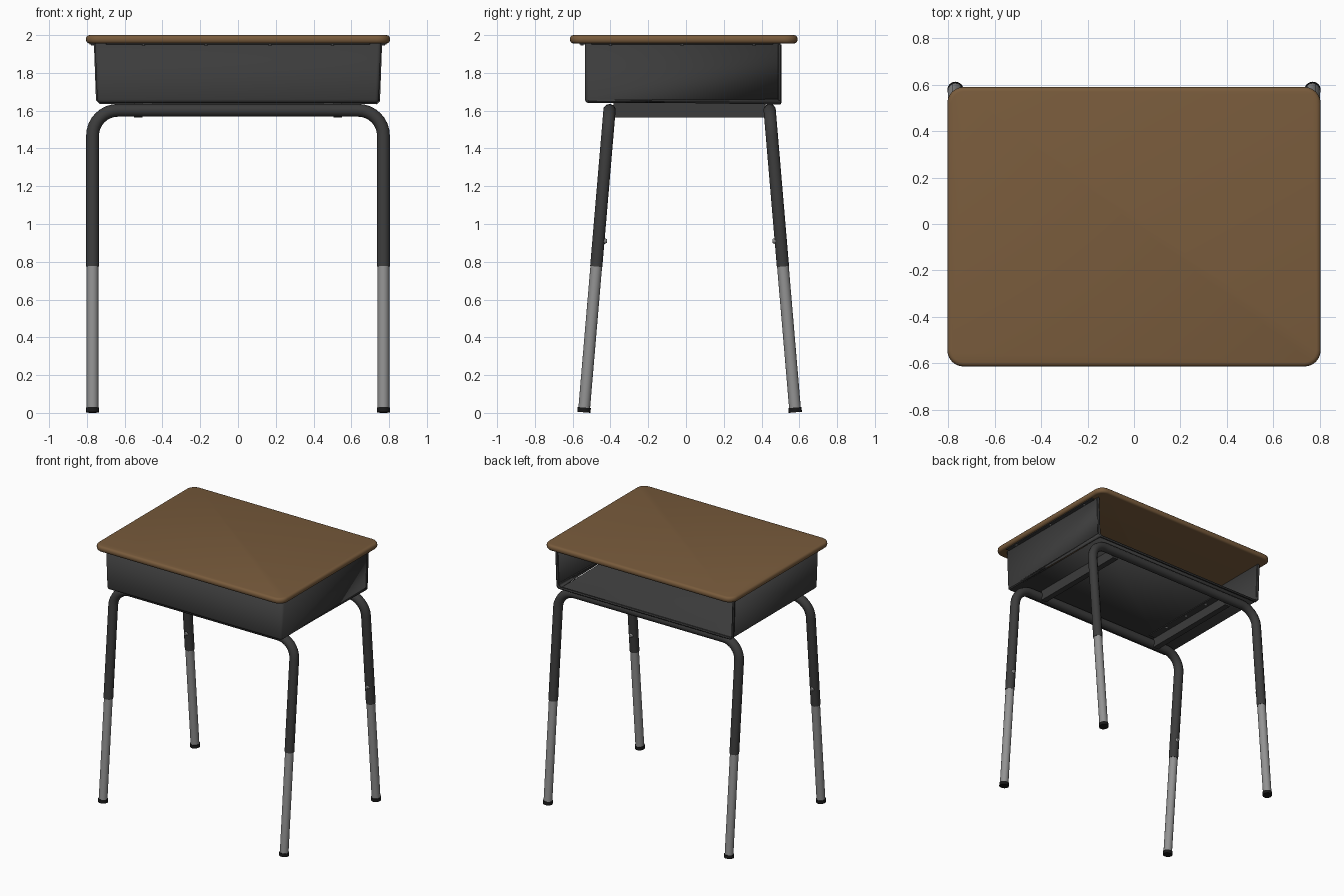
import bpy, bmesh, math
from mathutils import Vector, Matrix

old = bpy.data.objects.get("Cube")
if old:
    bpy.data.objects.remove(old, do_unlink=True)


def material(name, rgb, rough=0.5):
    m = bpy.data.materials.new(name)
    m.use_nodes = True
    m.diffuse_color = (*rgb, 1)
    node = m.node_tree.nodes["Principled BSDF"]
    node.inputs["Base Color"].default_value = (*rgb, 1)
    node.inputs["Roughness"].default_value = rough
    return m


WOOD = material("brown wood", (0.19, 0.105, 0.045))
DARK = material("charcoal metal", (0.045, 0.045, 0.045))
GREY = material("grey metal", (0.29, 0.29, 0.29))
BLACK = material("black rubber", (0.01, 0.01, 0.01))


def smooth(obj, angle=40):
    bpy.ops.object.select_all(action="DESELECT")
    obj.select_set(True)
    bpy.context.view_layer.objects.active = obj
    bpy.ops.object.shade_smooth_by_angle(angle=math.radians(angle))


def finish(name, bm, mat):
    bmesh.ops.recalc_face_normals(bm, faces=bm.faces)
    mesh = bpy.data.meshes.new(name)
    bm.to_mesh(mesh)
    bm.free()
    obj = bpy.data.objects.new(name, mesh)
    bpy.context.collection.objects.link(obj)
    mesh.materials.append(mat)
    smooth(obj)
    return obj


def block(name, lo, hi, mat):
    lo, hi = Vector(lo), Vector(hi)
    bm = bmesh.new()
    place = Matrix.Translation((lo + hi) / 2) @ Matrix.Diagonal((*(hi - lo), 1))
    bmesh.ops.create_cube(bm, size=1, matrix=place)
    return finish(name, bm, mat)


def rod(name, a, b, radius, mat, end_radius=None, sides=16):
    a, b = Vector(a), Vector(b)
    axis = b - a
    place = Matrix.Translation((a + b) / 2) @ axis.to_track_quat("Z", "Y").to_matrix().to_4x4()
    bm = bmesh.new()
    bmesh.ops.create_cone(bm, cap_ends=True, segments=sides, radius1=radius,
                          radius2=end_radius or radius, depth=axis.length, matrix=place)
    return finish(name, bm, mat)


def tube(name, points, radius, mat, resolution=3):
    curve = bpy.data.curves.new(name, "CURVE")
    curve.dimensions = "3D"
    curve.bevel_depth = radius
    curve.bevel_resolution = resolution
    curve.use_fill_caps = True
    spline = curve.splines.new("POLY")
    spline.points.add(len(points) - 1)
    for p, co in zip(spline.points, points):
        p.co = (*co, 1)
    obj = bpy.data.objects.new(name, curve)
    bpy.context.collection.objects.link(obj)
    curve.materials.append(mat)
    bpy.ops.object.select_all(action="DESELECT")
    obj.select_set(True)
    bpy.context.view_layer.objects.active = obj
    bpy.ops.object.convert(target="MESH")
    smooth(bpy.context.view_layer.objects.active, 50)


# Desk top: rounded corners, then a soft rim
bm = bmesh.new()
bmesh.ops.create_cube(bm, size=1, matrix=Matrix.Translation((0, -0.012, 1.978))
                      @ Matrix.Diagonal((1.61, 1.205, 0.044, 1)))
upright = [e for e in bm.edges if abs(e.verts[0].co.z - e.verts[1].co.z) > 0.01]
bmesh.ops.bevel(bm, geom=upright, offset=0.07, segments=6, profile=0.5, affect="EDGES")
rim = [e for e in bm.edges if abs(e.verts[0].co.z - e.verts[1].co.z) < 0.01]
bmesh.ops.bevel(bm, geom=rim, offset=0.018, segments=3, profile=0.5, affect="EDGES")
finish("desk_top", bm, WOOD)

# Book box: tapered tray, open at the back and under the top
FRONT, BACK, FLOOR, RIM = -0.535, 0.5, 1.64, 1.955
bm = bmesh.new()
v = {(s, y, z): bm.verts.new((s * (0.745 if z == FLOOR else 0.757), y, z))
     for s in (-1, 1) for y in (FRONT, BACK) for z in (FLOOR, RIM)}
bm.faces.new([v[-1, FRONT, FLOOR], v[1, FRONT, FLOOR], v[1, BACK, FLOOR], v[-1, BACK, FLOOR]])
bm.faces.new([v[-1, FRONT, FLOOR], v[-1, FRONT, RIM], v[1, FRONT, RIM], v[1, FRONT, FLOOR]])
for s in (-1, 1):
    bm.faces.new([v[s, FRONT, FLOOR], v[s, BACK, FLOOR], v[s, BACK, RIM], v[s, FRONT, RIM]])
folds = [e for e in bm.edges if len(e.link_faces) == 2]
bmesh.ops.bevel(bm, geom=folds, offset=0.02, segments=3, profile=0.5, affect="EDGES")
box = finish("book_box", bm, DARK)
shell = box.modifiers.new("sheet_thickness", "SOLIDIFY")
shell.thickness = 0.01
shell.offset = -1

# Rolled lip around the box opening
tube("box_lip", [(-0.754, 0.495, 1.95), (-0.744, 0.495, 1.66), (-0.726, 0.495, 1.642),
                 (0.726, 0.495, 1.642), (0.744, 0.495, 1.66), (0.754, 0.495, 1.95)],
     0.01, DARK, 1)

# Fixing flanges under the top, with screws
block("front_flange", (-0.7, -0.565, 1.95), (0.7, -0.53, 1.957), DARK)
for x in (-0.5, -0.17, 0.17, 0.5):
    rod("flange_screw", (x, -0.55, 1.952), (x, -0.55, 1.945), 0.008, GREY, sides=8)
for s, side in ((1, "left"), (-1, "right")):
    block(side + "_flange", (s * 0.75, -0.5, 1.95), (s * 0.785, 0.46, 1.957), DARK)
    for y in (-0.4, -0.02, 0.36):
        rod("flange_screw", (s * 0.77, y, 1.952), (s * 0.77, y, 1.945), 0.008, GREY, sides=8)

    # Rail joining the two leg frames, with its inner screw flange
    block(side + "_rail", (s * 0.505, -0.385, 1.563), (s * 0.55, 0.42, 1.641), DARK)
    block(side + "_rail_flange", (s * 0.45, -0.37, 1.634), (s * 0.51, 0.41, 1.641), DARK)
    for y in (-0.2, 0.02, 0.24):
        rod("rail_screw", (s * 0.475, y, 1.636), (s * 0.475, y, 1.626), 0.009, GREY, sides=8)

# Leg frames: one bent tube each, splayed outward to the floor
LEG_X, BEND, TOP_Z = 0.77, 0.135, 1.602
for sign, y_top, name in ((-1, -0.405, "front"), (1, 0.443, "back")):
    slope = Vector((0, sign * 0.136, -TOP_Z)).normalized()

    def at(x, drop):
        return Vector((x, y_top, TOP_Z)) + slope * drop

    def at_height(x, z):
        return at(x, (z - TOP_Z) / slope.z)

    half = [at_height(LEG_X, 0.775)]
    for i in range(9):
        a = math.pi / 2 * i / 8
        half.append(at(LEG_X - BEND + BEND * math.cos(a), BEND - BEND * math.sin(a)))
    mirrored = [Vector((-p.x, p.y, p.z)) for p in reversed(half)]
    tube(name + "_leg_frame", half + mirrored, 0.034, DARK)

    inward = Vector((0, -sign, 0))
    for s, side in ((1, "left"), (-1, "right")):
        label = name + "_" + side
        x = s * LEG_X
        rod(label + "_lower_leg", at_height(x, 0.8), at_height(x, 0.02), 0.031, GREY)
        rod(label + "_foot", at_height(x, 0.028), at_height(x, 0.003), 0.035, BLACK)
        # Height adjustment bolt on the inner face of the leg
        hub = at_height(x, 0.91)
        rod(label + "_bolt", hub + inward * 0.025, hub + inward * 0.045, 0.018, GREY, 0.01, 10)
